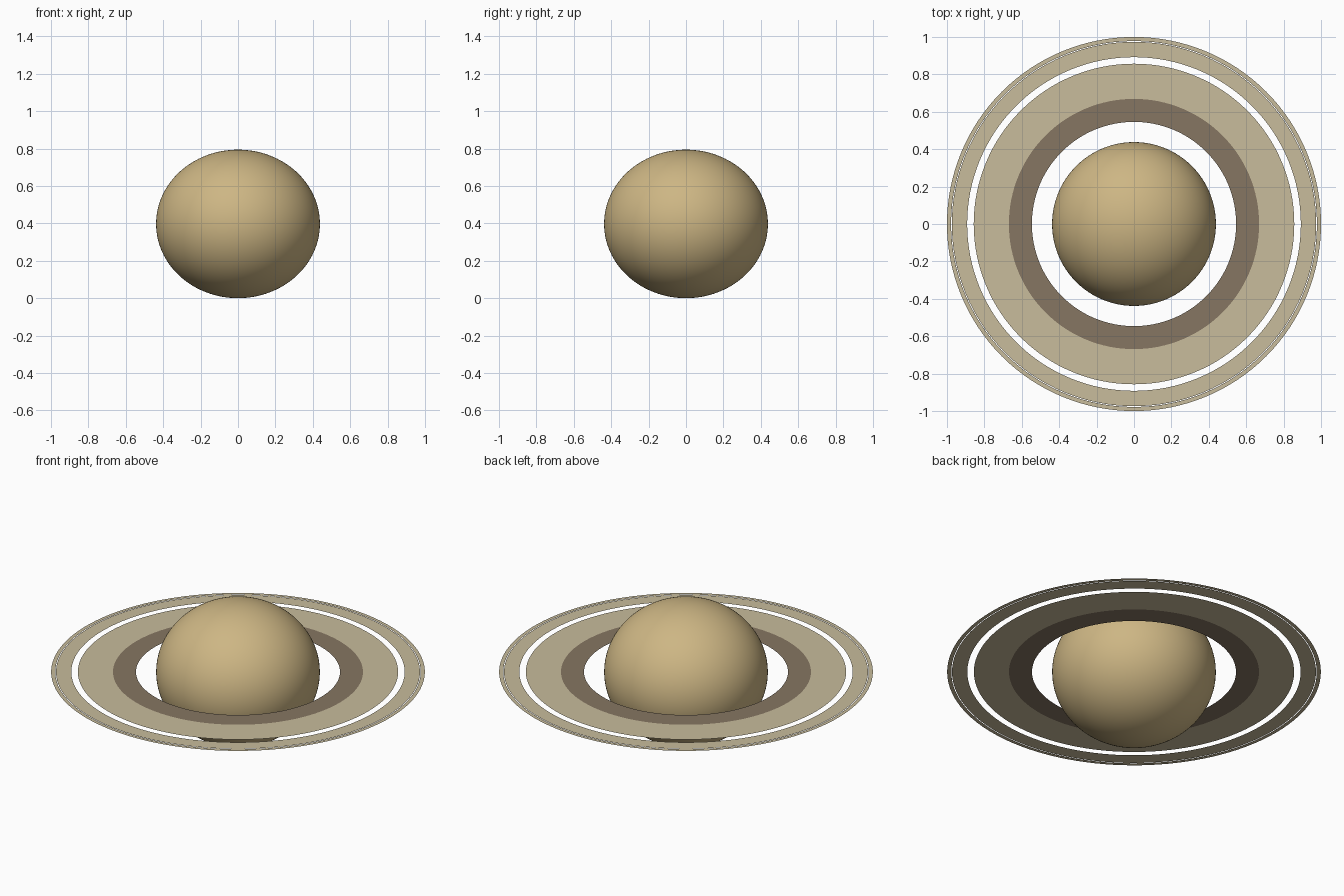
import bpy, bmesh, math

if "Cube" in bpy.data.objects:
    bpy.data.objects.remove(bpy.data.objects["Cube"])

MID = 0.397      # height of the equator and the ring plane
SIDES = 128


def material(name, rgb):
    def lin(c):
        c /= 255
        return c / 12.92 if c <= 0.04045 else ((c + 0.055) / 1.055) ** 2.4
    m = bpy.data.materials.new(name)
    m.diffuse_color = (*[lin(c) for c in rgb], 1)
    m.use_nodes = True
    m.node_tree.nodes["Principled BSDF"].inputs["Base Color"].default_value = m.diffuse_color
    return m


def ring(name, inner, outer, mat):
    """Flat paper-thin annulus in the ring plane, facing up."""
    bm = bmesh.new()
    loops = []
    for r in (inner, outer):
        loops.append([bm.verts.new((r * math.cos(a), r * math.sin(a), 0))
                      for a in (2 * math.pi * i / SIDES for i in range(SIDES))])
    a, b = loops
    for i in range(SIDES):
        j = (i + 1) % SIDES
        bm.faces.new((a[i], b[i], b[j], a[j]))
    me = bpy.data.meshes.new(name)
    bm.to_mesh(me)
    bm.free()
    me.materials.append(mat)
    ob = bpy.data.objects.new(name, me)
    ob.location.z = MID
    bpy.context.collection.objects.link(ob)


tan = material("planet tan", (205, 182, 132))
cream = material("ring cream", (200, 188, 156))
brown = material("ring brown", (134, 118, 98))

# Oblate planet body
bpy.ops.mesh.primitive_uv_sphere_add(segments=SIDES, ring_count=64, radius=1,
                                     location=(0, 0, MID))
planet = bpy.context.object
planet.name = "planet"
planet.scale = (0.438, 0.438, MID)
bpy.ops.object.transform_apply(location=False, rotation=False, scale=True)
bpy.ops.object.shade_smooth()
planet.data.materials.append(tan)

# Rings from the planet outward, with a wide and a hairline gap
ring("inner_dark_ring", 0.546, 0.669, brown)
ring("main_ring", 0.669, 0.857, cream)
ring("outer_ring", 0.892, 0.974, cream)
ring("edge_ring", 0.978, 1.0, cream)
